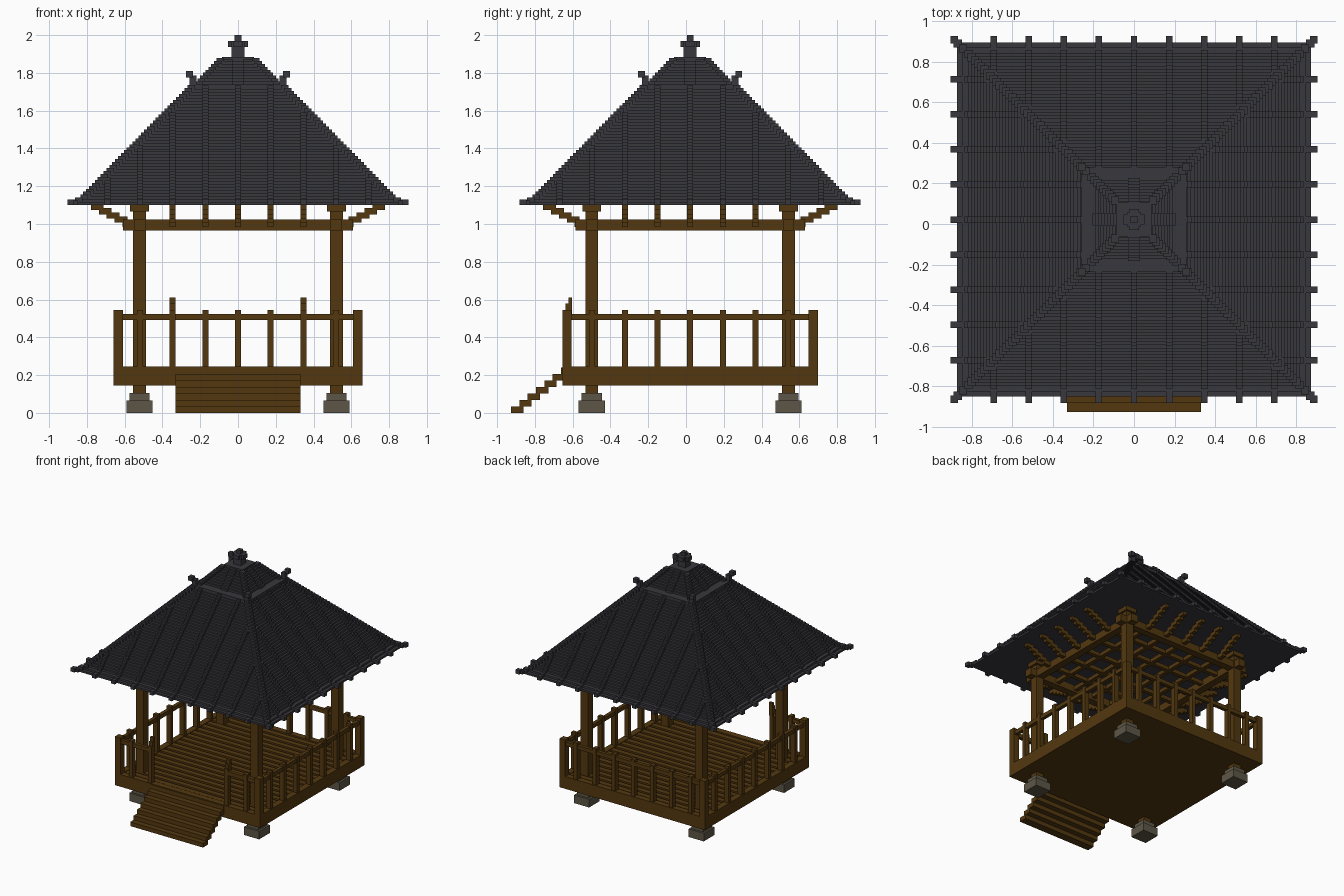
import bpy, bmesh

if "Cube" in bpy.data.objects:
    bpy.data.objects.remove(bpy.data.objects["Cube"])

CY = 0.022      # the pavilion sits slightly behind the origin, the stairs reach forward
STEP = 0.0157   # height of one roof course
GAP = 0.173     # spacing of ribs, balusters and rafters


def material(name, rgb):
    m = bpy.data.materials.new(name)
    m.diffuse_color = (*rgb, 1)
    m.use_nodes = True
    m.node_tree.nodes["Principled BSDF"].inputs["Base Color"].default_value = m.diffuse_color
    return m


WOOD = material("dark brown wood", (0.086, 0.039, 0.005))
TILE = material("charcoal tile", (0.040, 0.038, 0.047))
STONE = material("grey stone", (0.108, 0.094, 0.062))


def build(name, mat, boxes, cy=CY):
    """One object from boxes (x0, x1, y0, y1, z0, z1), y measured from the pavilion centre."""
    bm = bmesh.new()
    for x0, x1, y0, y1, z0, z1 in boxes:
        v = [bm.verts.new((x, y + cy, z)) for z in (z0, z1)
             for x, y in ((x0, y0), (x1, y0), (x1, y1), (x0, y1))]
        for f in ((3, 2, 1, 0), (4, 5, 6, 7), (0, 1, 5, 4), (1, 2, 6, 5), (2, 3, 7, 6), (3, 0, 4, 7)):
            bm.faces.new([v[i] for i in f])
    me = bpy.data.meshes.new(name)
    bm.to_mesh(me)
    bm.free()
    me.materials.append(mat)
    ob = bpy.data.objects.new(name, me)
    bpy.context.collection.objects.link(ob)
    return ob


def block(x, y, hx, hy, z0, z1):
    return (x - hx, x + hx, y - hy, y + hy, z0, z1)


def swap(b):
    return (b[2], b[3], b[0], b[1], b[4], b[5])


SIGNS = (-1, 1)
CORNERS = [(sx, sy) for sx in SIGNS for sy in SIGNS]
C = 0.521       # column offset

# stone footings, columns and capitals
build("footings", STONE, [block(sx * C, sy * C, h, h, a, b) for sx, sy in CORNERS
                          for h, a, b in ((0.069, 0, 0.066), (0.053, 0.066, 0.105))])
build("columns", WOOD, [block(sx * C, sy * C, 0.034, 0.034, 0.105, 1.1) for sx, sy in CORNERS])
build("capitals", WOOD, [block(sx * C, sy * C, 0.05, 0.05, 1.066, 1.1) for sx, sy in CORNERS])

# floor: slab, fascia and planks
FX, FY = 0.66, 0.677
build("floor_slab", WOOD, [block(0, 0, FX - 0.01, FY - 0.01, 0.145, 0.225)])
fascia = [block(0, s * (FY - 0.025), FX, 0.025, 0.145, 0.245) for s in SIGNS]
fascia += [block(s * (FX - 0.025), 0, 0.025, FY - 0.05, 0.145, 0.245) for s in SIGNS]
build("floor_fascia", WOOD, fascia)
N = 19
pitch = 2 * (FY - 0.05) / N
build("floor_planks", WOOD, [block(0, -FY + 0.05 + pitch * (i + 0.5), FX - 0.05, pitch * 0.33, 0.22, 0.24)
                             for i in range(N)])

# railing: corner posts, balusters, rails and stair newels
RX, RY = FX - 0.025, FY - 0.025
build("corner_posts", WOOD, [block(sx * RX, sy * RY, 0.025, 0.025, 0.245, 0.545) for sx, sy in CORNERS])
balusters = []
for k in range(-3, 4):
    p = k * GAP
    balusters += [block(s * RX, p, 0.02, 0.016, 0.245, 0.545) for s in SIGNS]
    balusters.append(block(p, RY, 0.016, 0.02, 0.245, 0.545))
    if abs(k) > 1:
        balusters.append(block(p, -RY, 0.016, 0.02, 0.245, 0.545))
build("balusters", WOOD, balusters)
rails = [block(s * RX, 0, 0.014, RY, 0.492, 0.524) for s in SIGNS]
rails.append(block(0, RY, RX, 0.014, 0.492, 0.524))
rails += [block(s * (RX + 2 * GAP) / 2, -RY, (RX - 2 * GAP) / 2, 0.014, 0.492, 0.524) for s in SIGNS]
build("rails", WOOD, rails)
build("stair_newels", WOOD, [(s * 2 * GAP - 0.016, s * 2 * GAP + 0.016, y0, -0.625, 0.5, z1)
                             for s in SIGNS for y0, z1 in ((-0.661, 0.578), (-0.645, 0.61))])

# stairs: overlapping open treads
build("stairs", WOOD, [(-0.33, 0.33, -0.926 + 0.044 * k, -0.861 + 0.044 * k, 0.0345 * k, 0.0345 * (k + 1))
                       for k in range(7)], cy=0)

# roof frame: crossed tie beams, ceiling lattice and stepped rafters
beams = [block(0, s * C, 0.608, 0.03, 0.965, 1.025) for s in SIGNS]
build("tie_beams", WOOD, beams + [swap(b) for b in beams])
lattice = [block(0, k * GAP, C, 0.016, 0.982, 1.014) for k in range(-2, 3)]
build("ceiling_lattice", WOOD, lattice + [swap(b) for b in lattice])
rafters = []
for k in range(-2, 3):
    for s in SIGNS:
        for i in range(5):
            c = s * (0.577 + 0.042 * i)
            b = block(k * GAP, c, 0.016, 0.034, 0.985 + 0.022 * i, 1.018 + 0.022 * i)
            rafters += [b, swap(b)]
build("rafters", WOOD, rafters)


# roof: stepped courses with raised ribs and hips
def half_width(z):
    if z < 1.113:
        return 0.872
    return 0.847 if z < 1.129 else 0.82 - (z - 1.13) * 0.977


courses, ribs, hips = [], [], []
z = 1.1
while z < 1.72:
    w, top = half_width(z), z + STEP
    courses.append(block(0, 0, w, w, z, top))
    out = w + 0.016
    for k in range(-4, 5):
        if abs(k * GAP) < w - 0.03:
            b = block(k * GAP, 0, 0.016, out, z, top + 0.004)
            ribs += [b, swap(b)]
    hips += [block(sx * (w - 0.004), sy * (w - 0.004), 0.02, 0.02, z, top + 0.008) for sx, sy in CORNERS]
    z = top
build("roof_courses", TILE, courses)
build("roof_ribs", TILE, ribs)
build("roof_hips", TILE, hips)

# eave end tiles on every rib and corner
ends = []
for k in range(-4, 5):
    b = block(k * GAP, 0, 0.016, 0.903, 1.1, 1.131)
    ends += [b, swap(b)]
ends += [block(sx * 0.885, sy * 0.885, 0.018, 0.018, 1.1, 1.131) for sx, sy in CORNERS]
build("eave_end_tiles", TILE, ends)

# collar band with upturned corner ornaments
build("collar_band", TILE, [block(0, 0, 0.258, 0.258, 1.70, 1.738)])
build("corner_ornaments", TILE, [block(sx * c, sy * c, 0.018, 0.018, a, b) for sx, sy in CORNERS
                                 for c, a, b in ((0.238, 1.72, 1.785), (0.257, 1.775, 1.81))])

# upper roof cap
cap, cap_trim = [], []
for i in range(9):
    z = 1.738 + i * STEP
    w = 0.205 - 0.0145 * i
    cap.append(block(0, 0, w - 0.012, w - 0.012, z, z + STEP))
    b = block(0, 0, 0.03, w, z, z + STEP)
    cap_trim += [b, swap(b)]
    cap_trim += [block(sx * (w + 0.004), sy * (w + 0.004), 0.02, 0.02, z, z + STEP) for sx, sy in CORNERS]
build("upper_roof", TILE, cap)
build("upper_roof_ridges", TILE, cap_trim)

# finial
arm = block(0, 0, 0.052, 0.024, 1.936, 1.97)
build("finial", TILE, [block(0, 0, 0.085, 0.085, 1.87, 1.885), block(0, 0, 0.034, 0.034, 1.88, 1.936),
                       arm, swap(arm), block(0, 0, 0.034, 0.034, 1.936, 1.97),
                       block(0, 0, 0.018, 0.018, 1.97, 2.0)])
